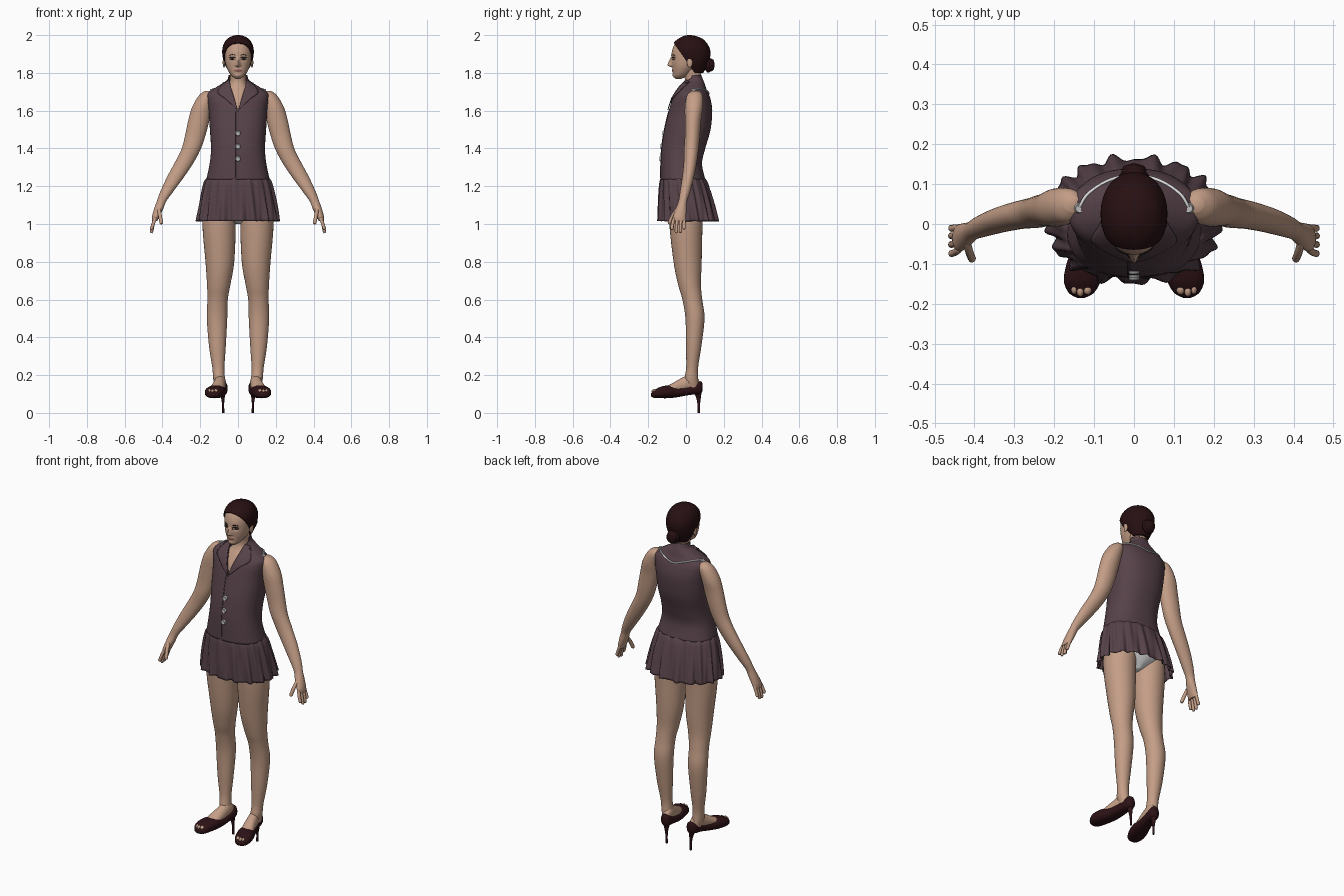
import bpy, bmesh
from math import sin, cos, pi, exp, copysign
from mathutils import Vector
from mathutils.bvhtree import BVHTree

if "Cube" in bpy.data.objects:
    bpy.data.objects.remove(bpy.data.objects["Cube"])


def material(name, rgb, rough=0.6):
    m = bpy.data.materials.new(name)
    m.use_nodes = True
    m.diffuse_color = (*rgb, 1)
    node = m.node_tree.nodes["Principled BSDF"]
    node.inputs["Base Color"].default_value = (*rgb, 1)
    node.inputs["Roughness"].default_value = rough
    return m


SKIN = material("skin", (0.55, 0.34, 0.24))
DRESS = material("plum cloth", (0.095, 0.055, 0.068))
HAIR = material("dark brown hair", (0.02, 0.005, 0.006))
SHOE = material("dark leather", (0.026, 0.006, 0.008))
METAL = material("pale metal", (0.5, 0.5, 0.5))
WHITE = material("white cloth", (0.75, 0.75, 0.75))
LIPS = material("lips", (0.33, 0.14, 0.11))
EYE = material("eye white", (0.6, 0.57, 0.54))
DARK = material("lash black", (0.012, 0.008, 0.008))


def finish(name, bm, mats, solid=0, angle=1.0):
    """Turn a bmesh into a smooth-shaded object."""
    bmesh.ops.recalc_face_normals(bm, faces=bm.faces)
    me = bpy.data.meshes.new(name)
    bm.to_mesh(me)
    bm.free()
    for m in mats:
        me.materials.append(m)
    me.polygons.foreach_set("use_smooth", [True] * len(me.polygons))
    me.set_sharp_from_angle(angle=angle)
    ob = bpy.data.objects.new(name, me)
    bpy.context.collection.objects.link(ob)
    if solid:
        mod = ob.modifiers.new("thickness", "SOLIDIFY")
        mod.thickness = solid
        mod.offset = -1
    return ob


def spline(rows, per):
    """Catmull-Rom interpolation through rows of numbers."""
    out = []
    for i in range(len(rows) - 1):
        a, b, c, d = (rows[max(0, min(len(rows) - 1, i + k))] for k in (-1, 0, 1, 2))
        for j in range(per):
            t = j / per
            out.append([0.5 * (2 * q + (r - p) * t + (2 * p - 5 * q + 4 * r - s) * t * t
                               + (3 * q - p - 3 * r + s) * t ** 3) for p, q, r, s in zip(a, b, c, d)])
    return out + [list(rows[-1])]


def loft(rows, axis="z", n=32, per=6, p=2.0, caps=True, side=1, wave=None):
    """Rows are (station, centre x, half width, low, high) along z or y."""
    bm = bmesh.new()
    rings = []
    for st, cx, r, lo, hi in spline(rows, per):
        ring = []
        for k in range(n):
            a = 2 * pi * k / n
            c, s = (copysign(abs(f) ** (2 / p), f) for f in (cos(a), sin(a)))
            w = wave(a, st) if wave else 0
            x, o = cx + (r + w) * c, (lo + hi) / 2 + ((hi - lo) / 2 + w) * s
            ring.append(bm.verts.new((side * x, o, st) if axis == "z" else (side * x, st, o)))
        rings.append(ring)
    for a, b in zip(rings, rings[1:]):
        for k in range(n):
            bm.faces.new((a[k], a[k - 1], b[k - 1], b[k]))
    if caps:
        bm.faces.new(rings[0])
        bm.faces.new(rings[-1])
    return bm


def ball(name, loc, scale, mat):
    bm = bmesh.new()
    bmesh.ops.create_uvsphere(bm, u_segments=20, v_segments=12, radius=1)
    bmesh.ops.scale(bm, vec=scale, verts=bm.verts)
    bmesh.ops.translate(bm, vec=loc, verts=bm.verts)
    return finish(name, bm, [mat])


def tube(name, pts, radius, mat, cyclic=False):
    """Round tube through points; radius may vary along it."""
    cu = bpy.data.curves.new(name, "CURVE")
    cu.dimensions = "3D"
    cu.bevel_depth, cu.bevel_resolution, cu.use_fill_caps = 1, 3, True
    sp = cu.splines.new("POLY")
    pts = spline([tuple(q) for q in pts], 5)
    sp.points.add(len(pts) - 1)
    for i, (q, t) in enumerate(zip(sp.points, pts)):
        q.co = (*t, 1)
        end = i in (0, len(pts) - 1) and not cyclic
        q.radius = radius * (0.6 if end else 1)
    sp.use_cyclic_u = cyclic
    tmp = bpy.data.objects.new(name, cu)
    me = bpy.data.meshes.new_from_object(tmp)
    bpy.data.objects.remove(tmp)
    bm = bmesh.new()
    bm.from_mesh(me)
    bpy.data.meshes.remove(me)
    return finish(name, bm, [mat])


def cut(bm, co, no, clear=False):
    bmesh.ops.bisect_plane(bm, geom=bm.verts[:] + bm.edges[:] + bm.faces[:],
                           plane_co=co, plane_no=no, clear_inner=clear)


def front_of(tree, x, z, lift=0.0):
    hit = tree.ray_cast(Vector((x, -1, z)), Vector((0, 1, 0)))[0]
    return Vector((x, (hit.y if hit else 0) - lift, z))


# Head with sculpted nose, sockets, lips and chin
head = loft([(1.768, 0, .012, -.055, -.025), (1.785, 0, .034, -.066, .01), (1.81, 0, .051, -.069, .04),
             (1.84, 0, .064, -.073, .07), (1.88, 0, .071, -.077, .095), (1.92, 0, .072, -.073, .105),
             (1.955, 0, .06, -.057, .09), (1.98, 0, .03, -.02, .06)], n=128, per=12, p=2.1)
for v in head.verts:
    x, y, z = v.co
    if y < -0.01:
        up = max(0, min(1, (1.887 - z) / 0.045)) * max(0, min(1, (z - 1.828) / 0.011))
        v.co.y -= 0.026 * up * exp(-(x / (0.006 + 0.005 * up)) ** 2)
        v.co.y += 0.008 * exp(-((abs(x) - .03) / .014) ** 2 - ((z - 1.876) / .011) ** 2)
        v.co.y -= 0.006 * exp(-(x / .018) ** 2 - ((z - 1.813) / .008) ** 2)
        v.co.y -= 0.005 * exp(-(x / .02) ** 2 - ((z - 1.785) / .012) ** 2)
for f in head.faces:
    c = f.calc_center_median()
    f.material_index = int(c.y < -0.03 and (c.x / .022) ** 2 + ((c.z - 1.814) / .0075) ** 2 < 1)
face_tree = BVHTree.FromBMesh(head)
finish("head", head, [SKIN, LIPS])

# Eyes, lashes, brows and ears
for s, side in ((1, "left"), (-1, "right")):
    eye = ball(side + "_eye", front_of(face_tree, s * .03, 1.876, -.003), (.0125, .007, .006), EYE)
    eye.data.materials.append(DARK)
    for f in eye.data.polygons:
        f.material_index = int(abs(f.center.x - s * .03) < .006)
    for part, z, arch, r in (("lash", 1.879, .004, .0022), ("lower_lash", 1.872, -.002, .0012),
                             ("brow", 1.893, .004, .0018)):
        tube(f"{side}_{part}", [front_of(face_tree, s * (.03 + .016 * t), z + arch * (1 - t * t), .002)
                                for t in (-1, -.4, .3, 1)], r, DARK)
    ball(side + "_ear", (s * .074, .02, 1.855), (.007, .015, .026), SKIN)

# Swept-back hair and bun
hair = loft([(1.80, 0, .046, .01, .092), (1.85, 0, .072, -.04, .117), (1.89, 0, .082, -.075, .129),
             (1.925, 0, .083, -.078, .127), (1.955, 0, .075, -.068, .112), (1.98, 0, .057, -.042, .088),
             (1.996, 0, .028, -.01, .05), (2.0, 0, .006, .01, .025)], n=64, p=2.1)
cut(hair, (0, -.06, 1.953), (0, .1, .07), clear=True)
finish("hair", hair, [HAIR], solid=.008)
ball("bun_core", (0, .122, 1.842), (.033, .03, .037), HAIR)
for k, (r, y) in enumerate(((.026, .118), (.018, .136))):
    tube(f"bun_coil_{k + 1}", [(r * cos(a * pi / 6), y, 1.842 + 1.1 * r * sin(a * pi / 6))
                               for a in range(13)], .012, HAIR, cyclic=True)

# Neck and upper chest
finish("neck", loft([(1.58, 0, .12, -.075, .1), (1.64, 0, .11, -.066, .09), (1.69, 0, .085, -.04, .08),
                     (1.73, 0, .05, -.014, .078), (1.765, 0, .042, -.006, .076), (1.82, 0, .045, -.02, .085)]),
       [SKIN])

# Bodice, opened with a V at the front
bodice = loft([(1.235, 0, .168, -.135, .102), (1.32, 0, .15, -.134, .085), (1.40, 0, .143, -.13, .102),
               (1.50, 0, .149, -.115, .13), (1.60, 0, .155, -.091, .139), (1.66, 0, .163, -.073, .13),
               (1.692, 0, .16, -.056, .118), (1.72, 0, .122, -.038, .106), (1.745, 0, .082, -.02, .098),
               (1.765, 0, .056, -.008, .09), (1.79, 0, .05, .0, .08)], n=64, p=2.3, caps=False)
dress_tree = BVHTree.FromBMesh(bodice)
SLOPE = 0.3
for sx in (1, -1):
    cut(bodice, (0, 0, 1.6), (sx, 0, -SLOPE))
cut(bodice, (0, .03, 1.6), (0, 1, 0))
hole = [f for f in bodice.faces if f.calc_center_median().y < .03
        and abs(f.calc_center_median().x) < (f.calc_center_median().z - 1.6) * SLOPE]
bmesh.ops.delete(bodice, geom=hole, context="FACES")
finish("bodice", bodice, [DRESS], solid=.005)

# Gathered skirt
finish("skirt", loft([(1.245, 0, .163, -.13, .096), (1.215, 0, .18, -.138, .115), (1.12, 0, .2, -.143, .143),
                      (1.015, 0, .216, -.146, .166)], n=192, p=2.2, caps=False,
                     wave=lambda a, z: (.003 + .04 * (1.245 - z)) * (.7 * sin(17 * a + 9 * z) + .4 * sin(29 * a))),
       [DRESS], solid=.004)

# Underwear
finish("underwear", loft([(1.0, 0, .015, -.03, .05), (1.03, 0, .07, -.08, .085), (1.07, 0, .15, -.1, .108),
                          (1.12, 0, .178, -.108, .115), (1.2, 0, .16, -.11, .09)]), [WHITE])

# Placket edge, buttons and back piping
tube("placket_edge", [front_of(dress_tree, -.014, 1.24 + .06 * i, .0) for i in range(7)], .0025, DRESS)


def button(name, pos, normal, r):
    bm = bmesh.new()
    bmesh.ops.create_cone(bm, cap_ends=True, segments=20, radius1=r, radius2=r * .75, depth=.008)
    bmesh.ops.inset_region(bm, faces=[f for f in bm.faces if f.normal.z > .9], thickness=r * .25, depth=-.002)
    bm.transform(normal.to_track_quat("Z", "Y").to_matrix().to_4x4())
    bmesh.ops.translate(bm, vec=pos + normal * .003, verts=bm.verts)
    finish(name, bm, [METAL], angle=.5)


for k, z in enumerate((1.48, 1.41, 1.345)):
    button(f"front_button_{k + 1}", front_of(dress_tree, 0, z), Vector((0, -1, 0)), .015)
arc = [(-.14, .04), (-.115, .075), (-.06, .11), (0, .122), (.06, .11), (.115, .075), (.14, .04)]
path = [dress_tree.find_nearest(Vector((x, y, 1.715 - 1.2 * max(0, y - .1))))[0] for x, y in arc]
tube("back_piping", [p + Vector((0, .002, .002)) for p in path], .004, WHITE)

for s, side in ((1, "left"), (-1, "right")):
    pos, normal = dress_tree.find_nearest(Vector((s * .142, .04, 1.72)))[:2]
    button(side + "_shoulder_button", pos, normal if normal.z > 0 else -normal, .014)

    # Collar lapel laid on the bodice
    bm = bmesh.new()
    inner = spline([(.046, 1.765), (.038, 1.728), (.02, 1.668), (.002, 1.605)], 5)
    outer = spline([(.078, 1.748), (.108, 1.698), (.065, 1.662), (.012, 1.612)], 5)
    strip = []
    for (x0, z0), (x1, z1) in zip(inner, outer):
        strip.append([bm.verts.new(front_of(dress_tree, s * (x0 + (x1 - x0) * t / 5),
                                            z0 + (z1 - z0) * t / 5, .008)) for t in range(6)])
    for a, b in zip(strip, strip[1:]):
        for k in range(5):
            bm.faces.new((a[k], a[k + 1], b[k + 1], b[k]))
    finish(side + "_lapel", bm, [DRESS], solid=.004)

    # Arm and palm
    finish(side + "_arm", loft([
        (1.705, .155, .02, .03, .07), (1.68, .165, .042, .005, .088), (1.62, .19, .052, -.006, .09),
        (1.55, .207, .056, -.006, .08), (1.47, .226, .054, -.006, .074), (1.40, .247, .051, -.01, .067),
        (1.33, .282, .05, -.012, .058), (1.25, .33, .045, -.02, .043), (1.17, .378, .034, -.032, .022),
        (1.12, .405, .025, -.04, .006), (1.08, .42, .024, -.055, .003), (1.04, .435, .02, -.068, .0),
        (1.015, .442, .014, -.066, -.004)], side=s), [SKIN])
    # Fingers and thumb
    for k, (y, drop) in enumerate(((-.062, .05), (-.043, .068), (-.025, .066), (-.009, .048))):
        tube(f"{side}_finger_{k + 1}", [(s * .437, y, 1.035), (s * .449, y * 1.15, 1.0),
                                        (s * .459, y * 1.2, 1.02 - drop)], .0088, SKIN)
    tube(side + "_thumb", [(s * .42, -.04, 1.085), (s * .413, -.07, 1.045), (s * .405, -.09, 1.0)], .01, SKIN)

    # Leg
    finish(side + "_leg", loft([
        (1.16, .095, .08, -.09, .1), (1.0, .1, .088, -.088, .088), (.8, .096, .076, -.066, .083),
        (.68, .102, .062, -.042, .079), (.6, .108, .054, -.019, .086), (.5, .111, .054, -.003, .098),
        (.35, .109, .044, .0, .081), (.24, .104, .032, .001, .064), (.18, .1, .031, -.008, .064),
        (.13, .09, .028, .0, .07)], side=s), [SKIN])
    # Foot, pump, toes and stiletto
    finish(side + "_foot", loft([
        (.068, .086, .018, .12, .175), (.03, .092, .028, .11, .205), (-.03, .102, .033, .1, .181),
        (-.08, .114, .036, .1, .152), (-.13, .126, .028, .1, .13)], axis="y", side=s), [SKIN])
    finish(side + "_shoe", loft([
        (.087, .083, .008, .115, .158), (.072, .084, .028, .1, .168), (.02, .09, .034, .095, .147),
        (-.04, .102, .041, .084, .137), (-.09, .117, .049, .078, .146), (-.14, .129, .047, .078, .136),
        (-.172, .132, .032, .08, .117), (-.185, .133, .01, .088, .105)], axis="y", p=2.4, side=s), [SHOE])
    for k, (x, y, r) in enumerate(((.117, -.163, .011), (.135, -.168, .009), (.15, -.162, .008))):
        ball(f"{side}_toe_{k + 1}", (s * x, y, .115), (r, .014, .011), SKIN)
    finish(side + "_stiletto", loft([(0, .078, .006, .062, .074), (.05, .079, .006, .06, .075),
                                     (.09, .081, .012, .05, .08), (.125, .083, .023, .03, .083)], side=s), [SHOE])
